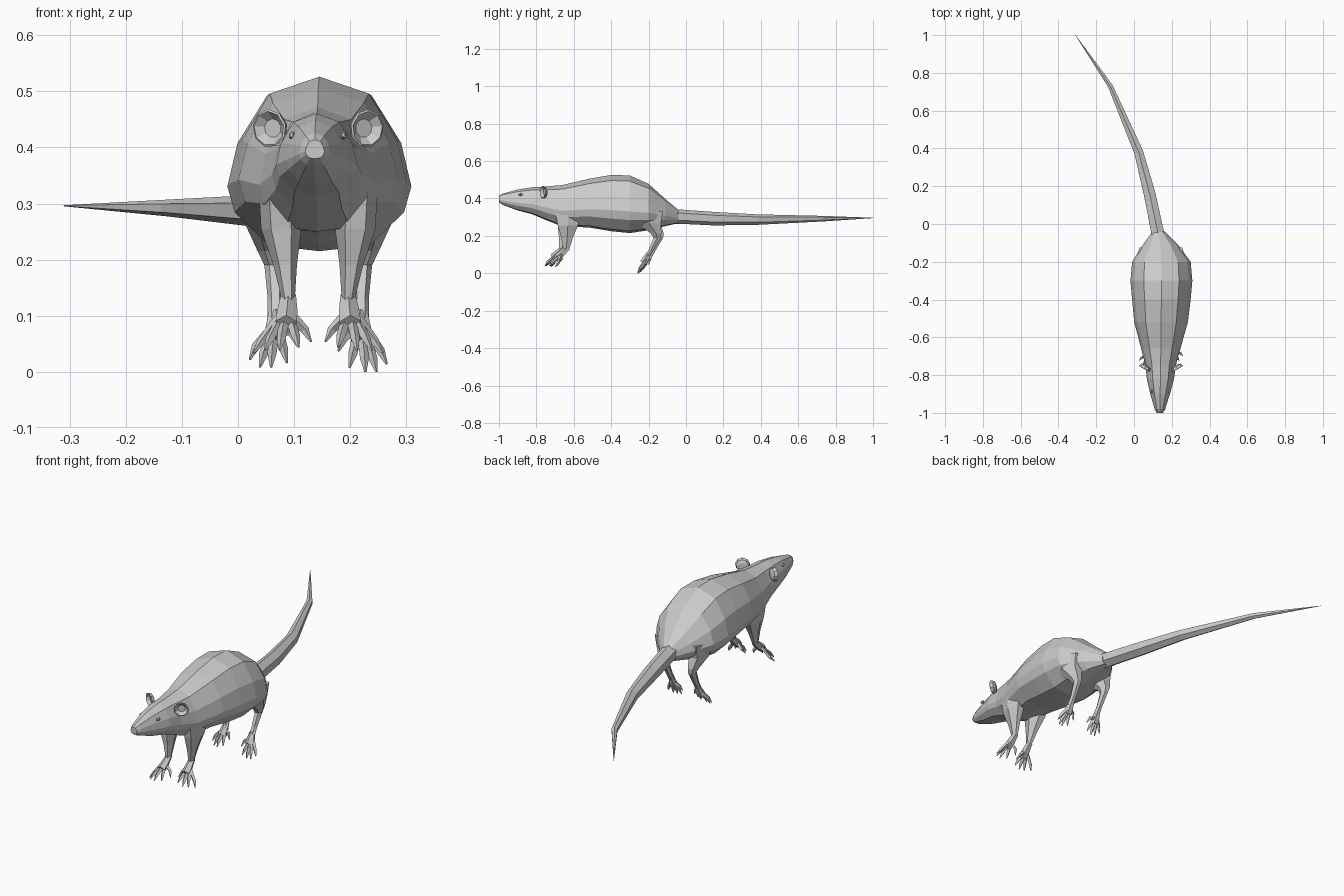
import bpy, bmesh, math
from mathutils import Vector

if "Cube" in bpy.data.objects:
    bpy.data.objects.remove(bpy.data.objects["Cube"])

CX = 0.143  # centre line of the body; the tail swings to -x


def loft(name, rings, cap=True):
    """Flat-faced skin over a list of equal-length point rings."""
    bm = bmesh.new()
    rows = [[bm.verts.new(p) for p in r] for r in rings]
    n = len(rows[0])
    for a, b in zip(rows, rows[1:]):
        for i in range(n):
            j = (i + 1) % n
            bm.faces.new((a[i], a[j], b[j], b[i]))
    if cap:
        bm.faces.new(rows[0])
        bm.faces.new(rows[-1])
    bmesh.ops.remove_doubles(bm, verts=bm.verts, dist=1e-5)
    bmesh.ops.recalc_face_normals(bm, faces=bm.faces)
    me = bpy.data.meshes.new(name)
    bm.to_mesh(me)
    bm.free()
    ob = bpy.data.objects.new(name, me)
    bpy.context.collection.objects.link(ob)
    return ob


def flat_ring(c, rx, ry, n=6):
    """Horizontal ring for legs."""
    return [(c[0] + rx * math.cos(math.tau * i / n),
             c[1] + ry * math.sin(math.tau * i / n), c[2]) for i in range(n)]


def tube(name, path, radii, n=5):
    """Tapering tube with rings square to the path."""
    pts = [Vector(p) for p in path]
    rings = []
    for i, p in enumerate(pts):
        d = (pts[min(i + 1, len(pts) - 1)] - pts[max(i - 1, 0)]).normalized()
        ref = Vector((1, 0, 0)) if abs(d.x) < 0.8 else Vector((0, 0, 1))
        u = d.cross(ref).normalized()
        v = d.cross(u)
        rings.append([p + radii[i] * (u * math.cos(math.tau * k / n) + v * math.sin(math.tau * k / n))
                      for k in range(n)])
    return loft(name, rings)


# Body, neck and head: one half profile scaled along y
half = [(0, 1), (.57, .8), (.89, .25), (1, -.25), (.92, -.55), (.55, -.93), (0, -1)]
profile = half + [(-x, z) for x, z in half[-2:0:-1]]
# y, half width, bottom z, top z, centre x
stations = [
    (-1.0, .017, .380, .414, .137), (-.98, .028, .366, .426, .137),
    (-.90, .052, .336, .448, .138), (-.82, .072, .315, .460, .14),
    (-.75, .080, .285, .464, .141), (-.66, .104, .250, .472, .142),
    (-.52, .142, .245, .505, .143), (-.40, .155, .225, .526, .145),
    (-.30, .164, .215, .523, .145), (-.20, .155, .230, .478, .145),
    (-.11, .093, .252, .397, .14), (-.04, .032, .268, .338, .13)]
rings = []
for y, w, lo, hi, cx in stations:
    mid, h = (lo + hi) / 2, (hi - lo) / 2
    rings.append([(cx + w * px, y, mid + h * pz) for px, pz in profile])
loft("body", rings)

# Tail
tube("tail", [(.135, -.10, .305), (.12, -.02, .302), (.085, .15, .292), (.025, .38, .287),
              (-.125, .73, .292), (-.31, 1.0, .296)],
     [.042, .038, .036, .028, .015, .001], 6)

# Nose tip
bpy.ops.mesh.primitive_ico_sphere_add(subdivisions=1, radius=.015, location=(.137, -.984, .407))
bpy.context.object.name = "nose"

for s, side in ((-1, "left"), (1, "right")):
    def P(x, y, z):
        return (CX + s * x, y, z)

    # Front leg: broad shoulder narrowing to the wrist
    fy = .012 * s
    loft("front_leg_" + side, [
        flat_ring(P(.055, -.63, .41), .032, .07),
        flat_ring(P(.070, -.63, .33), .036, .08),
        flat_ring(P(.066, -.632, .255), .036, .062),
        flat_ring(P(.059, -.642 + fy * .5, .19), .021, .036),
        flat_ring(P(.053, -.652 + fy, .125), .011, .017)])
    # Front paw and toes
    tube("front_paw_" + side, [P(.053, -.643 + fy, .135), P(.055, -.675 + fy, .105), P(.057, -.70 + fy, .085)],
         [.014, .019, .020])
    for i, (tx, ty, tz) in enumerate([(-.044, -.695, .06), (-.022, -.732, .05),
                                      (.012, -.742, .045), (.038, -.735, .045), (.058, -.71, .04)]):
        a = P(.056 + tx * .2, -.68 + fy, .10)
        b = P(.057 + tx * .75, ty + .015 + fy, tz + .015)
        tube(f"front_toe_{side}_{i}", [a, b, P(.057 + tx, ty + fy, tz - .006)], [.009, .008, .002], 4)

    # Hind leg: thigh to the hock, then forward shin
    hy, hz = -.006 * s, -.004 * s
    loft("hind_leg_" + side, [
        flat_ring(P(.085, -.21, .33), .055, .10),
        flat_ring(P(.086, -.195, .265), .045, .07),
        flat_ring(P(.082, -.155 + hy, .215), .026, .034),
        flat_ring(P(.078, -.148 + hy, .19), .018, .023),
        flat_ring(P(.076, -.178 + hy, .13), .014, .016),
        flat_ring(P(.075, -.20 + hy, .09), .016, .015)])
    # Hind foot and toes
    tube("hind_foot_" + side, [P(.075, -.193 + hy, .105), P(.076, -.208 + hy, .075), P(.078, -.22 + hy, .055)],
         [.014, .019, .021])
    for i, (tx, ty, tz) in enumerate([(-.042, -.225, .045), (-.022, -.245, .016),
                                      (.006, -.252, .008), (.026, -.248, .008), (.044, -.235, .022)]):
        a = P(.076 + tx * .2, -.205 + hy, .075)
        b = P(.078 + tx * .75, ty + .01 + hy, tz + .02 + hz)
        tube(f"hind_toe_{side}_{i}", [a, b, P(.078 + tx, ty + hy, tz - .004 + hz)], [.009, .008, .002], 4)

    # Ear: a cupped, thin shell standing out from the head
    base = Vector(P(.085, -.762, .434))
    out = Vector((s * .75, .42, .12)).normalized()
    up = Vector((s * -.1, -.1, 1)).normalized()
    nrm = out.cross(up).normalized()
    if nrm.y > 0:
        nrm = -nrm

    def ear_ring(r, d):
        return [base + out * (r * .034 * math.cos(t)) + up * (r * .034 * math.sin(t)) + nrm * d
                for t in (math.tau * k / 9 for k in range(9))]
    loft("ear_" + side, [ear_ring(.45, -.016), ear_ring(.85, -.010), ear_ring(1, .004),
                         ear_ring(.9, .006), ear_ring(.5, -.008)])

    # Eye
    bpy.ops.mesh.primitive_ico_sphere_add(subdivisions=1, radius=.010, location=P(.046, -.885, .421))
    bpy.context.object.name = "eye_" + side
    bpy.context.object.scale = (.7, 1.3, .8)
